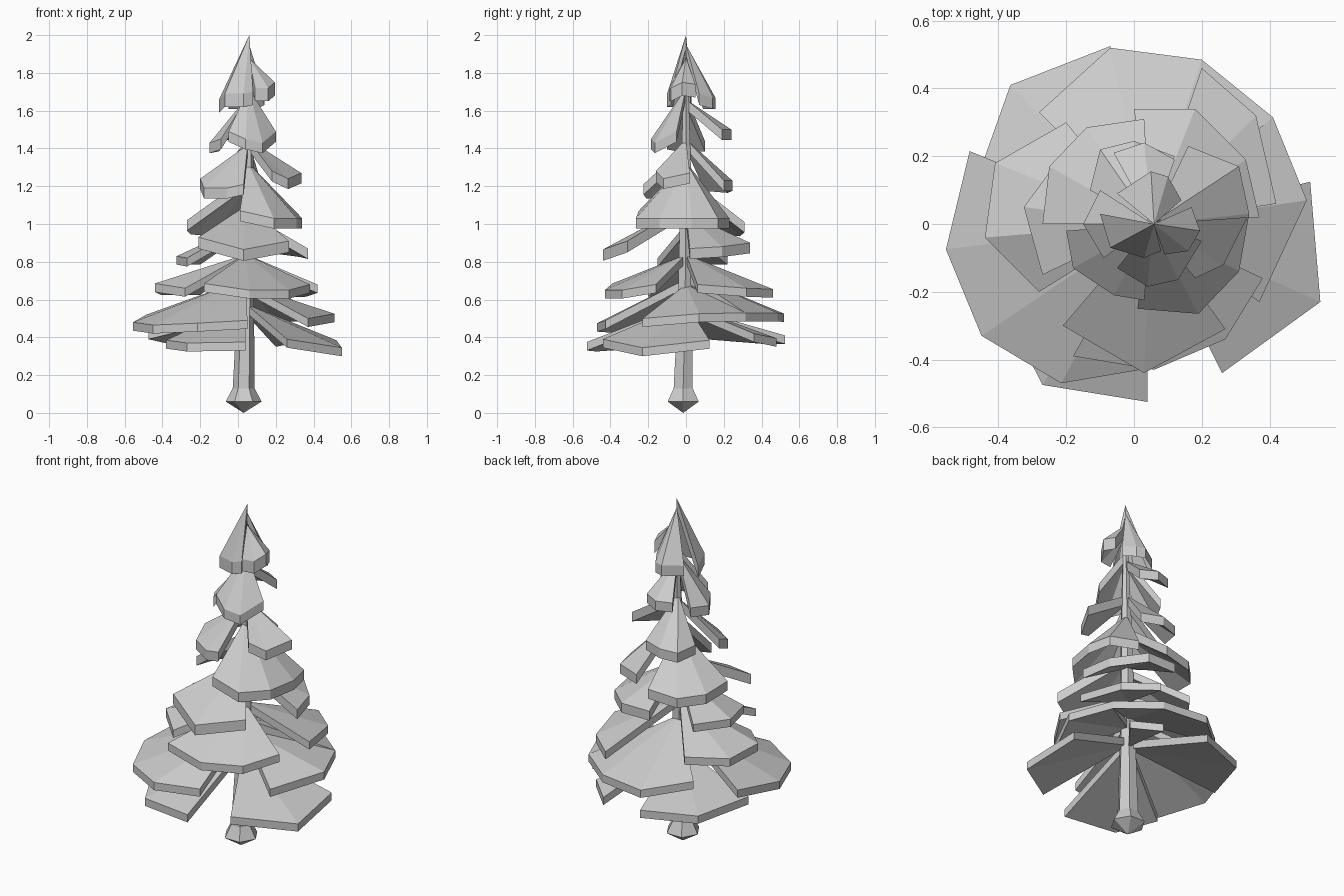
import bpy, bmesh
from math import cos, sin, pi


def make_object(name, bm):
    bmesh.ops.recalc_face_normals(bm, faces=bm.faces)
    me = bpy.data.meshes.new(name)
    bm.to_mesh(me)
    bm.free()
    ob = bpy.data.objects.new(name, me)
    bpy.context.collection.objects.link(ob)
    return ob


def bough(name, apex_z, rim, thick=0.045):
    """Fan-shaped slab: apex on the leaning trunk, faceted outer rim."""
    ax = 0.03 + 0.015 * apex_z
    bm = bmesh.new()
    loops = []
    for dz in (0, -thick):
        loops.append([bm.verts.new((ax, 0, apex_z + dz))]
                     + [bm.verts.new((x, y, z + dz)) for x, y, z in rim])
    top, low = loops
    n = len(top)
    for i in range(1, n - 1):
        bm.faces.new((top[0], top[i], top[i + 1]))
        bm.faces.new((low[0], low[i + 1], low[i]))
    for i in range(n):
        j = (i + 1) % n
        bm.faces.new((top[i], low[i], low[j], top[j]))
    make_object(name, bm)


# Trunk: six-sided rings with a flared foot
bm = bmesh.new()
rings = []
for x, y, z, r in ((0.03, -0.015, 0.06, 0.095), (0.03, -0.015, 0.13, 0.058),
                   (0.04, -0.005, 0.55, 0.045), (0.055, 0, 1.3, 0.03), (0.06, 0, 1.8, 0.012)):
    rings.append([bm.verts.new((x + r * cos(k * pi / 3), y + r * sin(k * pi / 3), z))
                  for k in range(6)])
foot = bm.verts.new((0.03, -0.015, 0))
for k in range(6):
    j = (k + 1) % 6
    for a, b in zip(rings, rings[1:]):
        bm.faces.new((a[k], a[j], b[j], b[k]))
    bm.faces.new((foot, rings[0][j], rings[0][k]))
bm.faces.new(rings[-1])
make_object("trunk", bm)

# Lowest tier
bough("bough_1_right", 0.58, [(.26, -.44, .39), (.55, -.23, .345), (.52, .125, .385)])
bough("bough_1_front", 0.58, [(.04, -.525, .375), (-.27, -.475, .37), (-.38, -.26, .385)])
bough("bough_1_back", 0.56, [(-.07, .525, .41), (-.365, .41, .41), (-.475, .1, .435)])
bough("bough_1_back_right", 0.57, [(.33, .36, .42), (.2, .48, .395)])
# Second tier
bough("bough_2_right", 0.68, [(.37, -.23, .5), (.51, .07, .525), (.41, .315, .53)])
bough("bough_2_back", 0.74, [(.41, .315, .53), (.2, .485, .53), (-.07, .52, .525), (-.28, .33, .56)])
bough("bough_2_left", 0.71, [(-.485, .215, .52), (-.555, -.075, .48), (-.45, -.33, .465),
                             (-.215, -.47, .475), (.05, -.425, .49)])
# Third tier
bough("bough_3_front", 0.84, [(-.18, -.39, .685), (.06, -.43, .65), (.27, -.34, .65), (.38, -.16, .68)])
bough("bough_3_right", 0.84, [(.42, .06, .68), (.36, .32, .66), (.2, .46, .655)])
bough("bough_3_left", 0.84, [(-.2, .3, .67), (-.41, .18, .67), (-.44, -.04, .685), (-.28, -.2, .66)])
# Fourth tier
bough("bough_4_front", 1.1, [(-.21, -.3, .93), (.03, -.44, .865), (.27, -.31, .91)], .06)
bough("bough_4_right", 1.06, [(.37, .02, .87), (.33, .19, .88), (.18, .34, .9), (.0, .34, .9)], .055)
bough("bough_4_left", 1.0, [(-.2, .22, .83), (-.325, .05, .83), (-.27, -.15, .82)])
# Fifth tier
bough("bough_5_front", 1.33, [(.01, -.25, 1.07), (.19, -.265, 1.03), (.31, -.14, 1.03),
                              (.34, .03, 1.03), (.31, .17, 1.03), (.16, .23, 1.03)], .055)
bough("bough_5_back", 1.25, [(.03, .31, 1.01), (-.14, .285, .99), (-.25, .17, 1.0), (-.27, 0, 1.02)], .055)
# Sixth tier
bough("bough_6_front", 1.42, [(-.2, -.02, 1.24), (-.18, -.13, 1.19), (-.06, -.21, 1.19),
                              (.03, -.225, 1.21)], .055)
bough("bough_6_right", 1.45, [(.18, -.16, 1.28), (.265, -.12, 1.24), (.335, .02, 1.27)], .055)
bough("bough_6_back", 1.45, [(.12, .2, 1.23), (0, .245, 1.23), (-.1, .22, 1.22), (-.13, .1, 1.23)], .055)
# Seventh tier
bough("bough_7_front", 1.72, [(-.05, -.13, 1.49), (.04, -.185, 1.45), (.13, -.165, 1.43),
                              (.2, -.05, 1.49)], .055)
bough("bough_7_left", 1.68, [(-.09, -.1, 1.45), (-.15, 0, 1.43), (-.1, .1, 1.44)], .055)
bough("bough_7_back", 1.66, [(.12, .19, 1.5), (.03, .24, 1.5), (-.06, .21, 1.5)], .055)
# Crown
bough("crown_front", 2.0, [(-.1, .03, 1.66), (-.07, -.07, 1.69), (.03, -.1, 1.69), (.08, -.08, 1.7)], .07)
bough("crown_right", 1.88, [(.09, -.09, 1.72), (.16, -.08, 1.72), (.195, -.02, 1.75), (.17, .05, 1.74)], .07)
bough("crown_back", 1.95, [(.14, .07, 1.69), (.1, .14, 1.67), (.05, .155, 1.67), (-.05, .09, 1.67)], .06)
